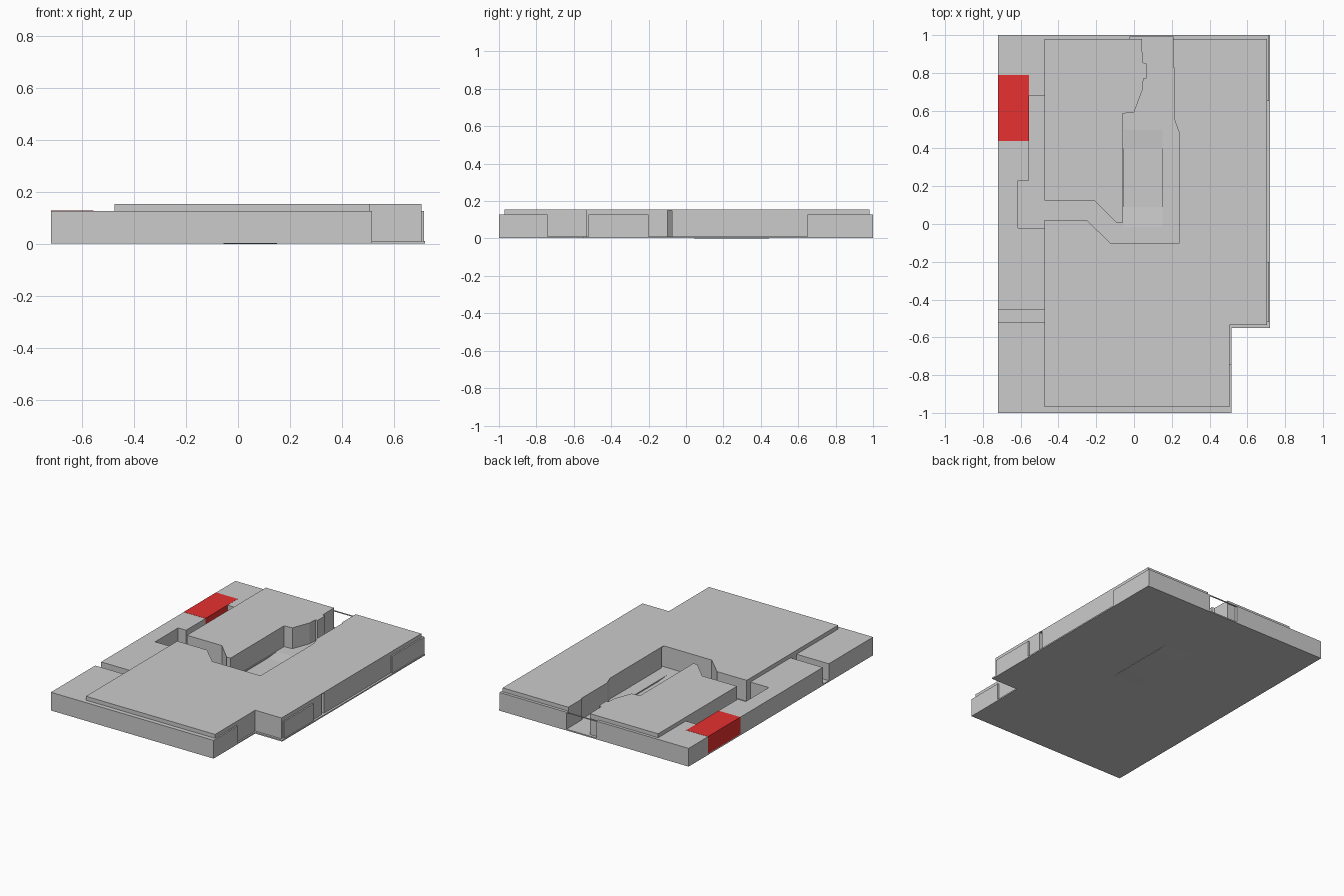
import bpy, bmesh

if "Cube" in bpy.data.objects:
    bpy.data.objects.remove(bpy.data.objects["Cube"])

FLOOR, LOW, HIGH = 0.012, 0.128, 0.155


def prism(name, pts, z0, z1, axis='Z'):
    """Extrude a closed outline; axis 'X' reads the outline as (y, z)."""
    bm = bmesh.new()
    if axis == 'Z':
        verts = [bm.verts.new((x, y, z0)) for x, y in pts]
        move = (0, 0, z1 - z0)
    else:
        verts = [bm.verts.new((z0, y, z)) for y, z in pts]
        move = (z1 - z0, 0, 0)
    face = bm.faces.new(verts)
    res = bmesh.ops.extrude_face_region(bm, geom=[face])
    top = [v for v in res['geom'] if isinstance(v, bmesh.types.BMVert)]
    bmesh.ops.translate(bm, verts=top, vec=move)
    bmesh.ops.recalc_face_normals(bm, faces=bm.faces)
    mesh = bpy.data.meshes.new(name)
    bm.to_mesh(mesh)
    bm.free()
    ob = bpy.data.objects.new(name, mesh)
    bpy.context.collection.objects.link(ob)
    return ob


def rect(x0, x1, y0, y1):
    return [(x0, y0), (x1, y0), (x1, y1), (x0, y1)]


# thin base plate with a notched corner and an opening for the pit
plate = prism("base_plate", [(-.72, -1), (.515, -1), (.515, -.55), (.72, -.55),
                             (.72, 1), (-.72, 1)], .003, FLOOR)
cutter = prism("pit_cutter", rect(-.055, .15, -.015, .5), -.05, .05)
cutter.hide_render = True
cutter.hide_set(True)
cut = plate.modifiers.new("pit_opening", 'BOOLEAN')
cut.operation = 'DIFFERENCE'
cut.solver = 'EXACT'
cut.object = cutter

# shallow pit with ramps at both ends
prism("pit_floor", [(-.015, FLOOR), (.09, .004), (.4, .004), (.5, FLOOR),
                    (.5, .003), (.4, 0), (.09, 0), (-.015, .003)], -.055, .15, 'X')

# tall inner blocks around the passage
prism("south_block", [(-.475, -.97), (.505, -.97), (.505, -.535), (.705, -.535),
                      (.705, -.10), (-.125, -.10), (-.25, .02), (-.475, .02)],
      FLOOR, HIGH)
prism("middle_block", [(-.475, .125), (-.21, .125), (-.09, .005), (-.06, .005),
                       (-.06, .585), (0, .59), (.045, .71), (.05, .77),
                       (.065, .77), (.065, .85), (.045, .855), (.042, .98),
                       (-.475, .98)], FLOOR, HIGH)
prism("east_block", [(.24, -.075), (.705, -.075), (.705, .98), (.207, .98),
                     (.207, .83), (.215, .825), (.215, .55), (.24, .48)],
      FLOOR, HIGH)
prism("slot_roof", rect(.24, .705, -.10, -.075), HIGH - .004, HIGH)

# lower outer walls
prism("north_west_wall", [(-.72, .79), (-.555, .79), (-.555, .68), (-.475, .68),
                          (-.475, .98), (-.02, .98), (-.02, 1), (-.72, 1)],
      FLOOR, LOW)
prism("west_wall", [(-.72, -.455), (-.475, -.455), (-.475, -.02), (-.615, -.02),
                    (-.615, .23), (-.555, .23), (-.555, .44), (-.72, .44)],
      FLOOR, LOW)
prism("south_wall", [(-.72, -1), (.515, -1), (.515, -.74), (.505, -.74),
                     (.505, -.97), (-.475, -.97), (-.475, -.52), (-.72, -.52)],
      FLOOR, LOW)
prism("north_east_wall", [(.207, .98), (.705, .98), (.705, .65), (.715, .65),
                          (.715, 1), (.207, 1)], FLOOR, LOW)
prism("east_panel", rect(.705, .715, -.52, -.2), FLOOR, LOW)

# thin bar over the rear opening
prism("rear_bar", rect(-.02, .207, .993, 1), LOW - .005, LOW)

# red building
red = bpy.data.materials.new("red")
red.diffuse_color = (.8, .03, .03, 1)
red.use_nodes = True
red.node_tree.nodes["Principled BSDF"].inputs["Base Color"].default_value = red.diffuse_color
house = prism("red_building", rect(-.72, -.555, .44, .79), FLOOR, LOW + .001)
house.data.materials.append(red)
